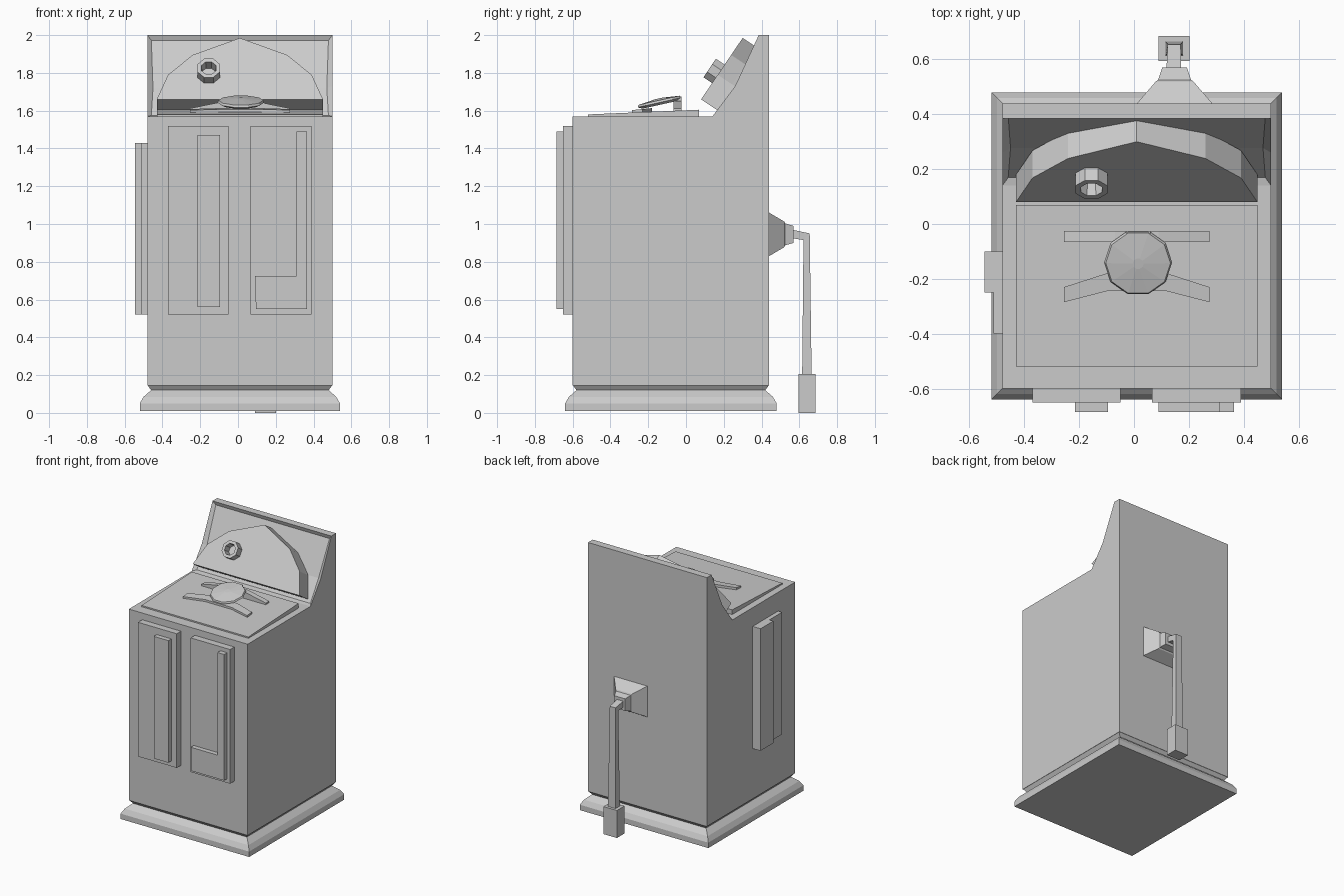
import bpy, bmesh, math
from mathutils import Vector, Matrix

if "Cube" in bpy.data.objects:
    bpy.data.objects.remove(bpy.data.objects["Cube"], do_unlink=True)

grey = bpy.data.materials.new("plain_grey")
grey.use_nodes = True
grey.diffuse_color = (0.6, 0.6, 0.6, 1)
grey.node_tree.nodes["Principled BSDF"].inputs["Base Color"].default_value = (0.6, 0.6, 0.6, 1)


def finish(name, bm):
    bmesh.ops.recalc_face_normals(bm, faces=bm.faces)
    mesh = bpy.data.meshes.new(name)
    bm.to_mesh(mesh)
    bm.free()
    mesh.materials.append(grey)
    ob = bpy.data.objects.new(name, mesh)
    bpy.context.collection.objects.link(ob)
    return ob


def loft_mesh(rings, closed=False):
    """Skin matching rings of points; cap both ends unless closed."""
    bm = bmesh.new()
    rows = [[bm.verts.new(p) for p in ring] for ring in rings]
    pairs = list(zip(rows, rows[1:])) + ([(rows[-1], rows[0])] if closed else [])
    n = len(rows[0])
    for a, b in pairs:
        for i in range(n):
            j = (i + 1) % n
            bm.faces.new((a[i], a[j], b[j], b[i]))
    if not closed:
        bm.faces.new(rows[0])
        bm.faces.new(rows[-1])
    return bm


def loft(name, rings, closed=False):
    return finish(name, loft_mesh(rings, closed))


def rect_z(x0, x1, y0, y1, z):
    return [(x0, y0, z), (x1, y0, z), (x1, y1, z), (x0, y1, z)]


def rect_y(x0, x1, z0, z1, y):
    return [(x0, y, z0), (x1, y, z0), (x1, y, z1), (x0, y, z1)]


def box(name, x0, x1, y0, y1, z0, z1):
    return loft(name, [rect_z(x0, x1, y0, y1, z0), rect_z(x0, x1, y0, y1, z1)])


# Plinth with a sloped shoulder and a pinched neck
loft("plinth", [rect_z(0.01 - w, 0.01 + w, -0.08 - d, -0.08 + d, z) for w, d, z in
                [(0.53, 0.56, 0.01), (0.53, 0.56, 0.05), (0.51, 0.54, 0.085),
                 (0.47, 0.5, 0.12), (0.49, 0.52, 0.148)]])

# Cabinet from its side profile, with the sloped back panel sunk in
profile = [(-0.6, 0.145), (0.44, 0.145), (0.44, 2.0), (0.385, 2.0),
           (0.26, 1.73), (0.14, 1.57), (-0.6, 1.57)]
bm = loft_mesh([[(x, y, z) for y, z in profile] for x in (-0.48, 0.5)])
bmesh.ops.recalc_face_normals(bm, faces=bm.faces)
slope = [f for f in bm.faces if f.normal.y < -0.3 and f.normal.z > 0.3]
bmesh.ops.inset_region(bm, faces=slope, thickness=0.03, depth=-0.02)
finish("cabinet", bm)

# Tilted lid on the deck
loft("lid", [[(-0.43, -0.52, z0), (0.45, -0.52, z0), (0.45, 0.07, z1), (-0.43, 0.07, z1)]
             for z0, z1 in ((1.56, 1.56), (1.58, 1.605))])

# Arched plate leaning on the sloped back
arch = [(-0.44, 0), (-0.38, 0.13), (-0.25, 0.235), (0, 0.325),
        (0.25, 0.235), (0.38, 0.13), (0.44, 0)]
lean = 0.22 / 0.325
loft("arched_plate", [[(0.01 + x, 0.08 + h * lean + dy, 1.66 + h + dz) for x, h in arch]
                      for dy, dz in ((0, 0), (0.075, -0.05), (0.1, -0.065))])

# Hollow eight-sided knob on the arched plate
axis = Vector((0, -0.83, 0.56))
up = Vector((0, 0.56, 0.83))
side = Vector((1, 0, 0))
centre = Vector((-0.155, 0.171, 1.795))


def knob_ring(radius, out):
    return [centre + axis * out + (side * math.cos(a) + up * math.sin(a)) * radius
            for a in (math.pi * (k + 0.5) / 4 for k in range(8))]


loft("knob_ring", [knob_ring(r, o) for r, o in
                   [(0.064, -0.01), (0.064, 0.055), (0.042, 0.055), (0.038, -0.01)]], closed=True)

# Tilted turning disc with a shallow cone top
tilt = Matrix.Translation((0.015, -0.14, 1.643)) @ Matrix.Rotation(0.22, 4, "X")


def disc_ring(radius, z):
    return [tilt @ Vector((radius * math.cos(a), radius * math.sin(a), z))
            for a in (math.tau * k / 10 for k in range(10))]


loft("turning_disc", [disc_ring(r, z) for r, z in
                      [(0.1, -0.012), (0.124, 0), (0.118, 0.012), (0.02, 0.022)]])
box("disc_post", -0.03, 0.06, -0.055, -0.025, 1.59, 1.675)

# Cross bar behind the disc, tapering towards both ends
bar = [(-0.265, 1.59), (0.265, 1.59), (0.265, 1.612), (0.08, 1.65), (-0.08, 1.65), (-0.265, 1.612)]
loft("cross_bar", [[(0.01 + x, y, z) for x, z in bar] for y in (-0.065, -0.025)])

# Low winged plate in front of the disc
wing = [(-0.265, -0.285), (-0.11, -0.245), (0.11, -0.245), (0.265, -0.285),
        (0.265, -0.23), (0.11, -0.18), (-0.11, -0.18), (-0.265, -0.23)]
loft("wing_plate", [[(0.01 + x, y, 1.57) for x, y in wing],
                    [(0.01 + x, y, 1.603 + 0.1 * (y + 0.285)) for x, y in wing]])

# Front panels
box("right_front_panel", -0.37, -0.05, -0.65, -0.59, 0.52, 1.52)
box("right_front_strip", -0.215, -0.095, -0.685, -0.64, 0.56, 1.47)
box("left_front_panel", 0.065, 0.39, -0.65, -0.59, 0.52, 1.52)
ell = [(0.095, 0.55), (0.365, 0.55), (0.365, 1.49), (0.31, 1.49), (0.31, 0.725), (0.09, 0.725)]
loft("left_front_frame", [[(x, y, z) for x, z in ell] for y in (-0.685, -0.64)])

# Stepped panel on the right side
box("side_panel_thick", -0.545, -0.47, -0.25, -0.1, 0.52, 1.43)
box("side_panel_thin", -0.512, -0.47, -0.4, -0.25, 0.52, 1.43)

# Lever mount on the back
loft("lever_mount", [rect_y(0.148 - w, 0.148 + w, 0.945 - h, 0.945 + h, y) for w, h, y in
                     [(0.137, 0.115, 0.43), (0.137, 0.115, 0.44), (0.068, 0.068, 0.52),
                      (0.06, 0.058, 0.525), (0.045, 0.045, 0.57)]])

# Bent lever arm and its grip
loft("lever_arm", [rect_y(0.118, 0.172, 0.925, 0.97, 0.56),
                   [(0.123, 0.622, 0.915), (0.17, 0.622, 0.915),
                    (0.17, 0.655, 0.95), (0.123, 0.655, 0.95)],
                   rect_z(0.115, 0.178, 0.615, 0.665, 0.2)])
box("lever_grip", 0.09, 0.202, 0.595, 0.685, 0.0, 0.205)
